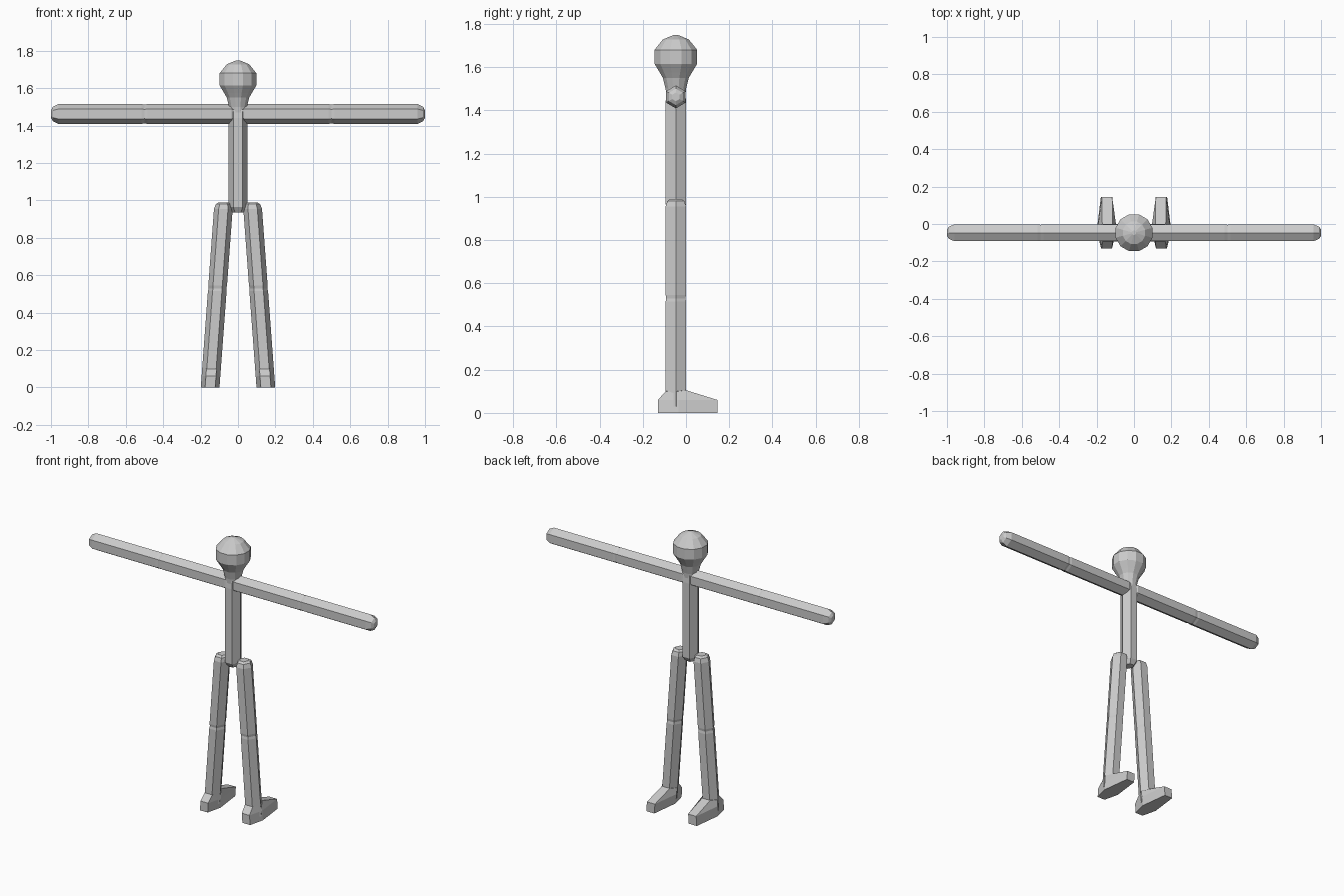
import bpy, bmesh, math

if "Cube" in bpy.data.objects:
    bpy.data.objects.remove(bpy.data.objects["Cube"])

CY = -0.047  # depth of the body's centre line

grey = bpy.data.materials.new("light_grey")
grey.diffuse_color = (0.6, 0.6, 0.6, 1)
grey.use_nodes = True
grey.node_tree.nodes["Principled BSDF"].inputs["Base Color"].default_value = grey.diffuse_color


def loft(name, rings):
    """Skin a closed shape through rings with equal point counts."""
    bm = bmesh.new()
    loops = [[bm.verts.new(p) for p in ring] for ring in rings]
    for a, b in zip(loops, loops[1:]):
        n = len(a)
        for i in range(n):
            j = (i + 1) % n
            bm.faces.new((a[i], a[j], b[j], b[i]))
    bm.faces.new(loops[0])
    bm.faces.new(loops[-1])
    bmesh.ops.recalc_face_normals(bm, faces=bm.faces)
    me = bpy.data.meshes.new(name)
    bm.to_mesh(me)
    bm.free()
    me.materials.append(grey)
    ob = bpy.data.objects.new(name, me)
    bpy.context.collection.objects.link(ob)
    return ob


def ring(x, z, r, sides=6, turn=0.0, ry=None):
    """Horizontal ring; ry is the flat-to-flat half depth factor."""
    ry = r if ry is None else ry
    return [(x + r * math.cos(turn + math.tau * i / sides),
             CY + ry * math.sin(turn + math.tau * i / sides), z)
            for i in range(sides)]


def hex_ring(x, z, r):
    return ring(x, z, r, ry=r * 1.09)


# Torso: hexagonal post with a chamfered lower end
loft("torso", [hex_ring(0, 0.935, 0.03), hex_ring(0, 0.965, 0.05),
               hex_ring(0, 1.44, 0.05), hex_ring(0, 1.49, 0.045)])

# Head and neck: twelve-sided turned profile
head = [(1.45, 0.044), (1.50, 0.049), (1.55, 0.062), (1.575, 0.077),
        (1.615, 0.102), (1.68, 0.102), (1.728, 0.062), (1.748, 0.012)]
loft("head", [ring(0, z, r, 12, math.pi / 12) for z, r in head])

for side, s in (("left", -1), ("right", 1)):
    # Arm: hexagonal bar with chamfered ends and a slight elbow notch
    stations = [(0.0, 0.03), (0.035, 0.053), (0.485, 0.053), (0.5, 0.050),
                (0.515, 0.053), (0.96, 0.053), (0.99, 0.038), (1.0, 0.02)]
    loft(side + "_arm", [
        [(s * x, CY + 0.98 * r * math.sin(math.tau * i / 6),
          1.462 + r * math.cos(math.tau * i / 6)) for i in range(6)]
        for x, r in stations])

    # Leg: leaning hexagonal bar with a slight knee notch
    def leg_x(z):
        return s * (0.149 - 0.074 * z)
    stations = [(0.03, 0.05), (0.515, 0.05), (0.53, 0.047), (0.545, 0.05),
                (0.955, 0.05), (0.98, 0.042), (0.99, 0.027)]
    loft(side + "_leg", [hex_ring(leg_x(z), z, r) for z, r in stations])

    # Foot: six-sided wedge, short heel and long toe pointing back
    def foot_ring(z, toe, heel, toe_z):
        x = leg_x(z)
        return [(x + s * 0.05, -0.035, z), (x + s * 0.028, toe, toe_z),
                (x - s * 0.028, toe, toe_z), (x - s * 0.05, -0.035, z),
                (x - s * 0.027, heel, z), (x + s * 0.027, heel, z)]
    loft(side + "_foot", [foot_ring(0, 0.145, -0.13, 0),
                          foot_ring(0.06, 0.145, -0.13, 0.06),
                          foot_ring(0.10, 0.0, -0.094, 0.105)])
